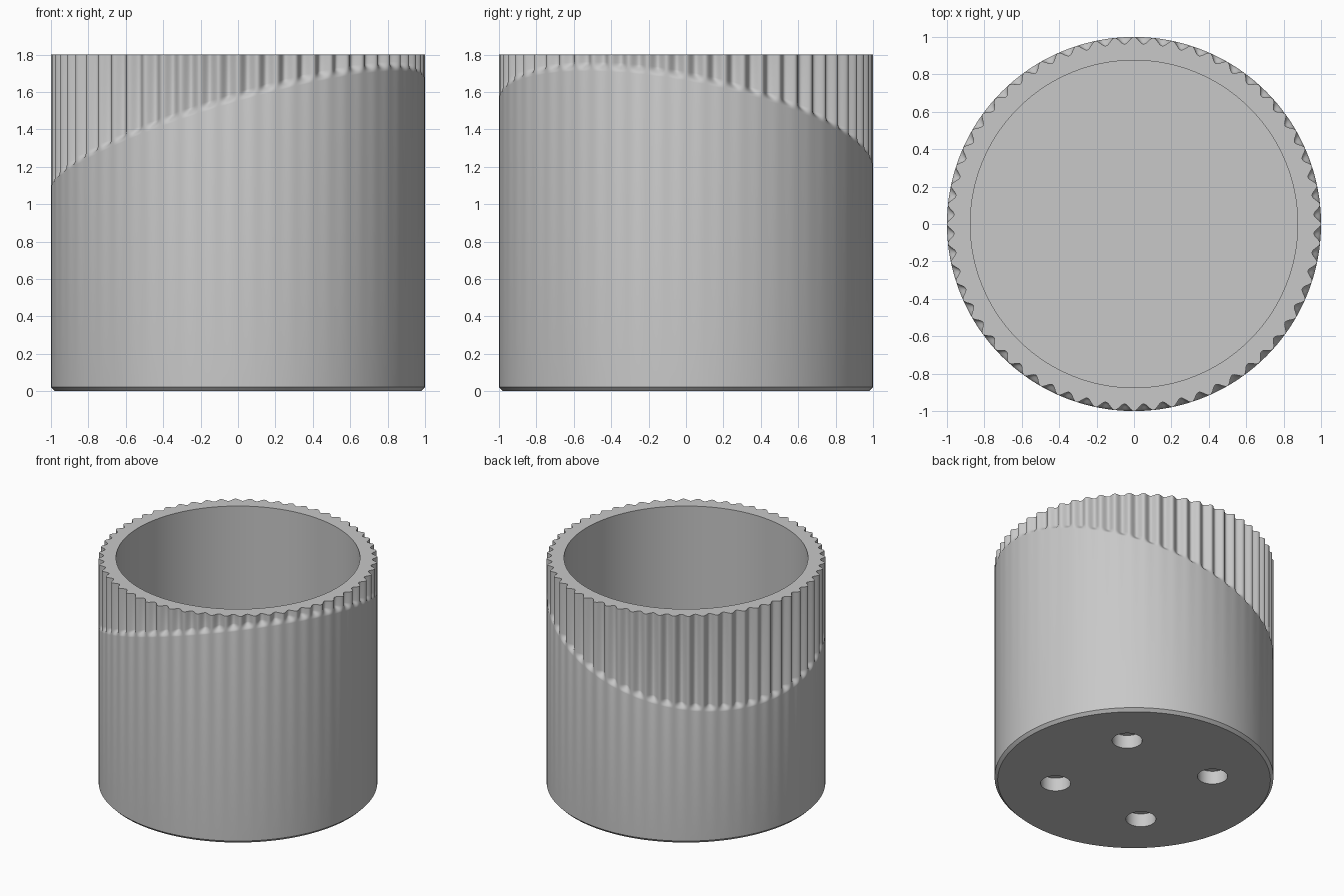
import bpy, bmesh
from math import cos, sin, pi, radians

if "Cube" in bpy.data.objects:
    bpy.data.objects.remove(bpy.data.objects["Cube"], do_unlink=True)

HEIGHT, INNER, FLOOR, CHAMFER = 1.8, 0.875, 0.15, 0.022
FLUTES, SEGMENTS, DEPTH = 60, 16, 0.036
FADE, FADE_STEPS = 0.05, 6
COLUMNS = FLUTES * SEGMENTS

grey = bpy.data.materials.new("plain grey")
grey.use_nodes = True
colour = (0.58, 0.58, 0.58, 1)
grey.diffuse_color = colour
grey.node_tree.nodes["Principled BSDF"].inputs["Base Color"].default_value = colour


def column(angle):
    """Radius and height of each point from the underside, up the wall, to the inner floor."""
    start = 1.37 + 0.29 * cos(angle) - 0.18 * sin(angle)   # slanted lower end of the flutes
    groove = DEPTH * (0.5 - 0.5 * cos(FLUTES * angle))
    points = [(1 - CHAMFER, 0), (1, CHAMFER)]
    for i in range(FADE_STEPS + 1):
        t = i / FADE_STEPS
        points.append((1 - groove * t * t * (3 - 2 * t), start + FADE * t))
    points += [(1 - groove, HEIGHT), (INNER, HEIGHT), (INNER, FLOOR)]
    return points


# Cup body: fluted wall, rim, inside and floor
bm = bmesh.new()
rings = []
for c in range(COLUMNS):
    a = 2 * pi * c / COLUMNS
    rings.append([bm.verts.new((r * cos(a), r * sin(a), z)) for r, z in column(a)])
for c in range(COLUMNS):
    here, after = rings[c], rings[(c + 1) % COLUMNS]
    for k in range(len(here) - 1):
        bm.faces.new((here[k], after[k], after[k + 1], here[k + 1]))
bm.faces.new([ring[0] for ring in reversed(rings)])
bm.faces.new([ring[-1] for ring in rings])
mesh = bpy.data.meshes.new("fluted_cup")
bm.to_mesh(mesh)
bm.free()
cup = bpy.data.objects.new("fluted_cup", mesh)
bpy.context.collection.objects.link(cup)
mesh.materials.append(grey)

# Four blind holes in the underside
for i in range(4):
    a = radians(45 + 90 * i)
    bpy.ops.mesh.primitive_cylinder_add(vertices=48, radius=0.108, depth=0.21,
                                        location=(0.565 * cos(a), 0.565 * sin(a), 0))
    cutter = bpy.context.object
    cutter.name = "hole_cutter"
    cutter.hide_render = True
    cutter.data.materials.append(grey)
    cut = cup.modifiers.new("hole", 'BOOLEAN')
    cut.operation, cut.solver, cut.object = 'DIFFERENCE', 'EXACT', cutter
    bpy.context.view_layer.objects.active = cup
    bpy.ops.object.modifier_apply(modifier=cut.name)
    bpy.data.objects.remove(cutter, do_unlink=True)

# Smooth walls with crisp rims
bpy.ops.object.select_all(action='DESELECT')
cup.select_set(True)
bpy.context.view_layer.objects.active = cup
bpy.ops.object.shade_smooth_by_angle(angle=radians(30))
